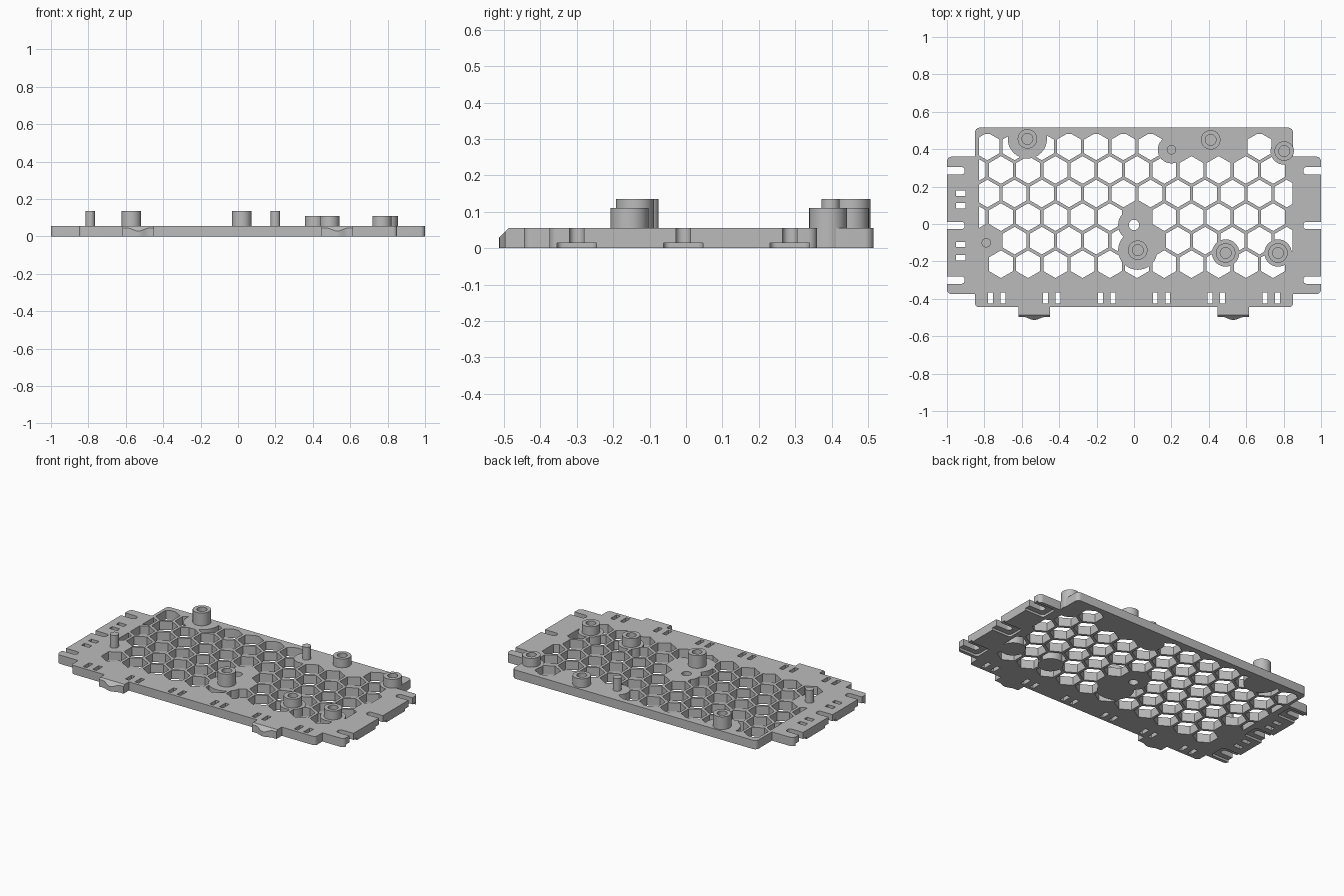
import bpy, bmesh, math
from mathutils import Vector

if "Cube" in bpy.data.objects:
    bpy.data.objects.remove(bpy.data.objects["Cube"], do_unlink=True)

T = 0.055  # plate thickness

grey = bpy.data.materials.new("light_grey")
grey.use_nodes = True
grey.diffuse_color = (0.5, 0.5, 0.5, 1)
grey.node_tree.nodes["Principled BSDF"].inputs["Base Color"].default_value = (0.5, 0.5, 0.5, 1)


def make(name, bm):
    bmesh.ops.recalc_face_normals(bm, faces=bm.faces)
    mesh = bpy.data.meshes.new(name)
    bm.to_mesh(mesh)
    bm.free()
    ob = bpy.data.objects.new(name, mesh)
    ob.data.materials.append(grey)
    bpy.context.collection.objects.link(ob)
    return ob


def prism(bm, pts, z0, z1):
    lo = [bm.verts.new((x, y, z0)) for x, y in pts]
    hi = [bm.verts.new((x, y, z1)) for x, y in pts]
    bm.faces.new(lo[::-1])
    bm.faces.new(hi)
    for i in range(len(pts)):
        j = (i + 1) % len(pts)
        bm.faces.new((lo[i], lo[j], hi[j], hi[i]))


def circle(x, y, r, n=32, turn=0.0):
    return [(x + r * math.cos(turn + math.tau * i / n),
             y + r * math.sin(turn + math.tau * i / n)) for i in range(n)]


def box(x0, x1, y0, y1, r=0.0):
    return rounded([(x0, y0, r), (x1, y0, r), (x1, y1, r), (x0, y1, r)])


def rounded(corners, steps=6):
    out = []
    for i, (x, y, r) in enumerate(corners):
        p = Vector((x, y))
        if r == 0:
            out.append((x, y))
            continue
        a = p + (Vector(corners[i - 1][:2]) - p).normalized() * r
        b = p + (Vector(corners[(i + 1) % len(corners)][:2]) - p).normalized() * r
        mid = a + b - p
        for s in range(steps + 1):
            t = s / steps * math.pi / 2
            out.append(tuple(mid + (a - mid) * math.cos(t) + (b - mid) * math.sin(t)))
    return out


def boolean(ob, cutter, op):
    m = ob.modifiers.new(op.lower(), 'BOOLEAN')
    m.operation, m.object, m.solver, m.use_self = op, cutter, 'EXACT', True
    bpy.context.view_layer.objects.active = ob
    bpy.ops.object.modifier_apply(modifier=m.name)
    bpy.data.objects.remove(cutter, do_unlink=True)


def smooth(ob):
    bpy.ops.object.select_all(action='DESELECT')
    ob.select_set(True)
    bpy.context.view_layer.objects.active = ob
    bpy.ops.object.shade_smooth_by_angle(angle=math.radians(30))


# Posts: tall and short screw bosses, and solid pins
tall = [(-0.57, 0.455), (0.02, -0.14)]
short = [(0.41, 0.45), (0.49, -0.155), (0.77, -0.155), (0.803, 0.39)]
pins = [(-0.79, -0.10), (0.2, 0.397)]

# Base plate with side wings
right = [(0.85, -0.445, 0.02), (0.85, -0.375, 0), (1, -0.375, 0.025),
         (1, 0.36, 0.025), (0.85, 0.36, 0), (0.85, 0.515, 0.025)]
left = [(-x, y, r) for x, y, r in reversed(right)]
bm = bmesh.new()
prism(bm, rounded(right + left), 0, T)
plate = make("base_plate", bm)

# Honeycomb openings, kept clear of the posts and the border
pitch = 0.1455
solid = {(0, 1 + 6), (0, 8), (0, 9), (0, 11), (3, 6), (4, 0), (4, 6)}
bm = bmesh.new()
for row in range(6):
    shift = row % 2
    for k in range(-shift, 12 - shift):
        if (row, k + shift) in solid or (row == 5 and k < 0):
            continue
        x = -0.784 + pitch * (k + shift / 2)
        y = 0.415 - pitch * 0.866 * row
        prism(bm, circle(x, y, 0.074, 6, math.pi / 6), -0.1, 0.2)
honeycomb = make("honeycomb_cutter", bm)
bm = bmesh.new()
prism(bm, box(-0.83, 0.848, -0.4, 0.48, 0.03), -0.2, 0.3)
boolean(honeycomb, make("border_helper", bm), 'INTERSECT')
clearances = [(p, 0.105) for p in tall] + [(p, 0.073) for p in short + pins]
for (x, y), r in clearances + [((0, -0.005), 0.085)]:
    bm = bmesh.new()
    prism(bm, circle(x, y, r), -0.2, 0.3)
    boolean(honeycomb, make("clearance_helper", bm), 'DIFFERENCE')
boolean(plate, honeycomb, 'DIFFERENCE')

# Small windows along the front edge and left-hand wing, and the centre hole
bm = bmesh.new()
for i in range(6):
    for dx in (0, 0.067):
        x = -0.767 + 0.2935 * i + dx
        prism(bm, box(x - 0.013, x + 0.013, -0.425, -0.365), -0.1, 0.2)
for y in (0.165, 0.097, -0.11, -0.18):
    prism(bm, box(-0.953, -0.9, y - 0.014, y + 0.014), -0.1, 0.2)
prism(bm, circle(0, -0.005, 0.028), -0.1, 0.2)
boolean(plate, make("window_cutter", bm), 'DIFFERENCE')

# Open slots in the wings, with a wider shallow recess underneath
for half, reach, z0, z1 in ((0.02, 0.905, -0.1, 0.2), (0.054, 0.87, -0.1, 0.014)):
    bm = bmesh.new()
    for y in (0.285, -0.008, -0.3):
        for side in (-1, 1):
            pts = rounded([(reach, y - half, 0.018), (1.1, y - half, 0),
                           (1.1, y + half, 0), (reach, y + half, 0.018)])
            prism(bm, [(side * px, py) for px, py in pts], z0, z1)
    bmesh.ops.recalc_face_normals(bm, faces=bm.faces)
    boolean(plate, make("slot_cutter", bm), 'DIFFERENCE')
smooth(plate)

# Front clip tabs with a bulging nose and sloped upper edge
for name, cx in (("right_clip_tab", -0.533), ("left_clip_tab", 0.531)):
    nose = [(cx - 0.06 + 0.01 * i, -0.497 - 0.016 * math.sin(math.pi * i / 12) ** 2)
            for i in range(13)]
    pts = [(cx - 0.085, -0.44), (cx - 0.085, -0.497)] + nose
    pts += [(cx + 0.085, -0.497), (cx + 0.085, -0.44)]
    bm = bmesh.new()
    prism(bm, pts, 0, T)
    cut = bmesh.ops.bisect_plane(bm, geom=bm.verts[:] + bm.edges[:] + bm.faces[:],
                                 plane_co=(0, -0.487, T), plane_no=(0, -1, 1), clear_outer=True)
    edges = [e for e in bm.edges if e.is_boundary]
    bmesh.ops.holes_fill(bm, edges=edges, sides=0)
    smooth(make(name, bm))


def lathe(name, x, y, profile, n=32):
    bm = bmesh.new()
    rings = [[bm.verts.new((px, py, z)) for px, py in circle(x, y, r, n)] for r, z in profile]
    for a, b in zip(rings, rings[1:]):
        for i in range(n):
            j = (i + 1) % n
            bm.faces.new((a[i], a[j], b[j], b[i]))
    bm.faces.new(rings[0][::-1])
    bm.faces.new(rings[-1])
    smooth(make(name, bm))


for kind, spots, top in (("tall_boss", tall, 0.135), ("short_boss", short, 0.11)):
    for i, (x, y) in enumerate(spots):
        base = 0.001 if x > 0.8 else 0.02
        lathe(f"{kind}_{i + 1}", x, y, [(0.052, base), (0.052, top), (0.029, top), (0.029, T + 0.002)])
for i, (x, y) in enumerate(pins):
    lathe(f"locating_pin_{i + 1}", x, y, [(0.025, 0.02), (0.025, 0.135)])
